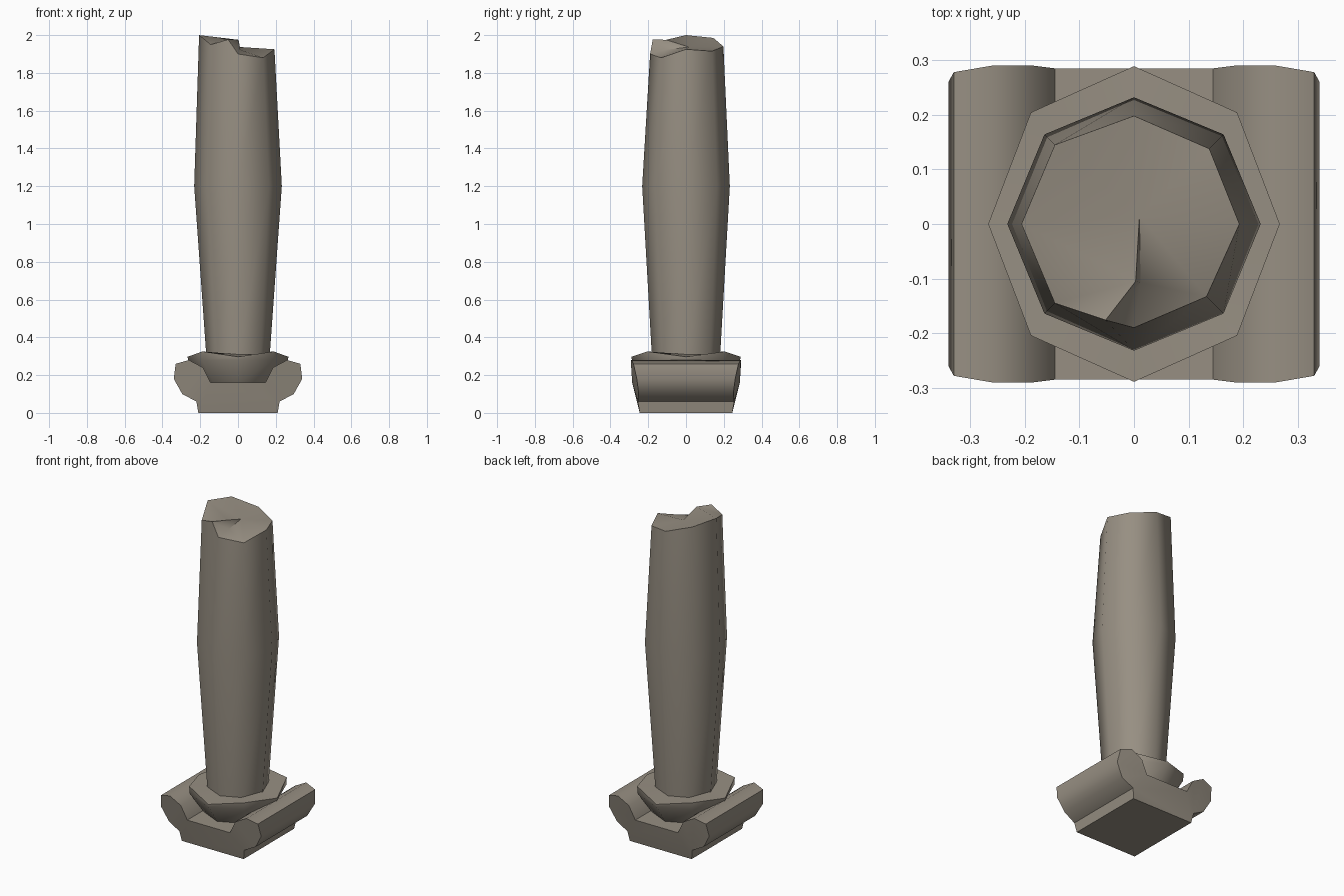
import bpy, math

if "Cube" in bpy.data.objects:
    bpy.data.objects.remove(bpy.data.objects["Cube"])

stone = bpy.data.materials.new("weathered stone")
stone.diffuse_color = (0.31, 0.275, 0.225, 1)
stone.use_nodes = True
stone.node_tree.nodes["Principled BSDF"].inputs["Base Color"].default_value = stone.diffuse_color


def make(name, verts, faces):
    me = bpy.data.meshes.new(name)
    me.from_pydata(verts, [], faces)
    me.update()
    ob = bpy.data.objects.new(name, me)
    bpy.context.collection.objects.link(ob)
    me.materials.append(stone)
    bpy.ops.object.select_all(action='DESELECT')
    ob.select_set(True)
    bpy.context.view_layer.objects.active = ob
    bpy.ops.object.mode_set(mode='EDIT')
    bpy.ops.mesh.select_all(action='SELECT')
    bpy.ops.mesh.normals_make_consistent(inside=False)
    bpy.ops.object.mode_set(mode='OBJECT')
    bpy.ops.object.shade_smooth_by_angle(angle=math.radians(50))
    return ob


def octagon(rx, ry, z):
    return [(rx * math.cos(i * math.pi / 4), ry * math.sin(i * math.pi / 4), z)
            for i in range(8)]


def bands(count):
    return [(r * 8 + i, r * 8 + (i + 1) % 8, r * 8 + 8 + (i + 1) % 8, r * 8 + 8 + i)
            for r in range(count - 1) for i in range(8)]


# Scroll block: half outline as (x, z, half depth), mirrored in x and y
half = [(0.21, 0, 0.245), (0.22, 0.06, 0.255), (0.295, 0.10, 0.25), (0.34, 0.18, 0.26),
        (0.33, 0.26, 0.278), (0.26, 0.28, 0.29), (0.185, 0.24, 0.29), (0.145, 0.16, 0.285)]
outline = half + [(-x, z, d) for x, z, d in reversed(half)]
n = len(outline)
verts = [(x, s * d, z) for s in (-1, 1) for x, z, d in outline]
faces = [(i, (i + 1) % n, n + (i + 1) % n, n + i) for i in range(n)]
for o in (0, n):
    faces += [[o + i for i in (0, 1, 7, 8, 14, 15)],
              [o + i for i in range(1, 8)], [o + i for i in range(8, 15)]]
make("scroll_block", verts, faces)

# Eight sided collar: flared cup whose rim rises at the diagonals
rim = []
for i, (x, y, z) in enumerate(octagon(0.267, 0.289, 0.297)):
    rim.append((x, y, z + 0.028 * (i % 2)))
low_rim = [(x * 0.99, y * 0.99, 0.28) for x, y, z in rim]
cup = octagon(0.18, 0.2, 0.155) + low_rim + rim + octagon(0.16, 0.172, 0.31)
make("collar", cup, bands(4) + [tuple(range(8)), tuple(range(24, 32))])

# Swelling shaft with a broken top
top_z = [1.925, 1.915, 1.94, 1.985, 2.0, 1.95, 1.9, 1.88]
top_r = [0.193, 0.195, 0.198, 0.205, 0.206, 0.205, 0.19, 0.188]
top = [(r * math.cos(i * math.pi / 4), r * math.sin(i * math.pi / 4), z)
       for i, (r, z) in enumerate(zip(top_r, top_z))]
shaft = octagon(0.167, 0.18, 0.29) + octagon(0.232, 0.232, 1.2) + top
shaft += [(0.01, 0.015, 1.937),       # 24 crack end
          (0.003, -0.105, 1.975),     # 25 upper lip
          (0.012, -0.107, 1.922),     # 26 lower lip
          (-0.052, -0.176, 1.977)]    # 27 chip on the rim
side = [f for f in bands(3) if f != (13, 14, 22, 21)]
side += [(13, 14, 22, 27, 21), tuple(range(8))]
fracture = [(24, 16, 17), (24, 17, 18), (24, 18, 19), (24, 19, 20), (24, 20, 25),
            (20, 21, 25), (21, 27, 25), (25, 27, 26), (27, 22, 26), (24, 25, 26),
            (26, 22, 23), (24, 26, 23), (24, 23, 16)]
make("broken_shaft", shaft, side + fracture)
